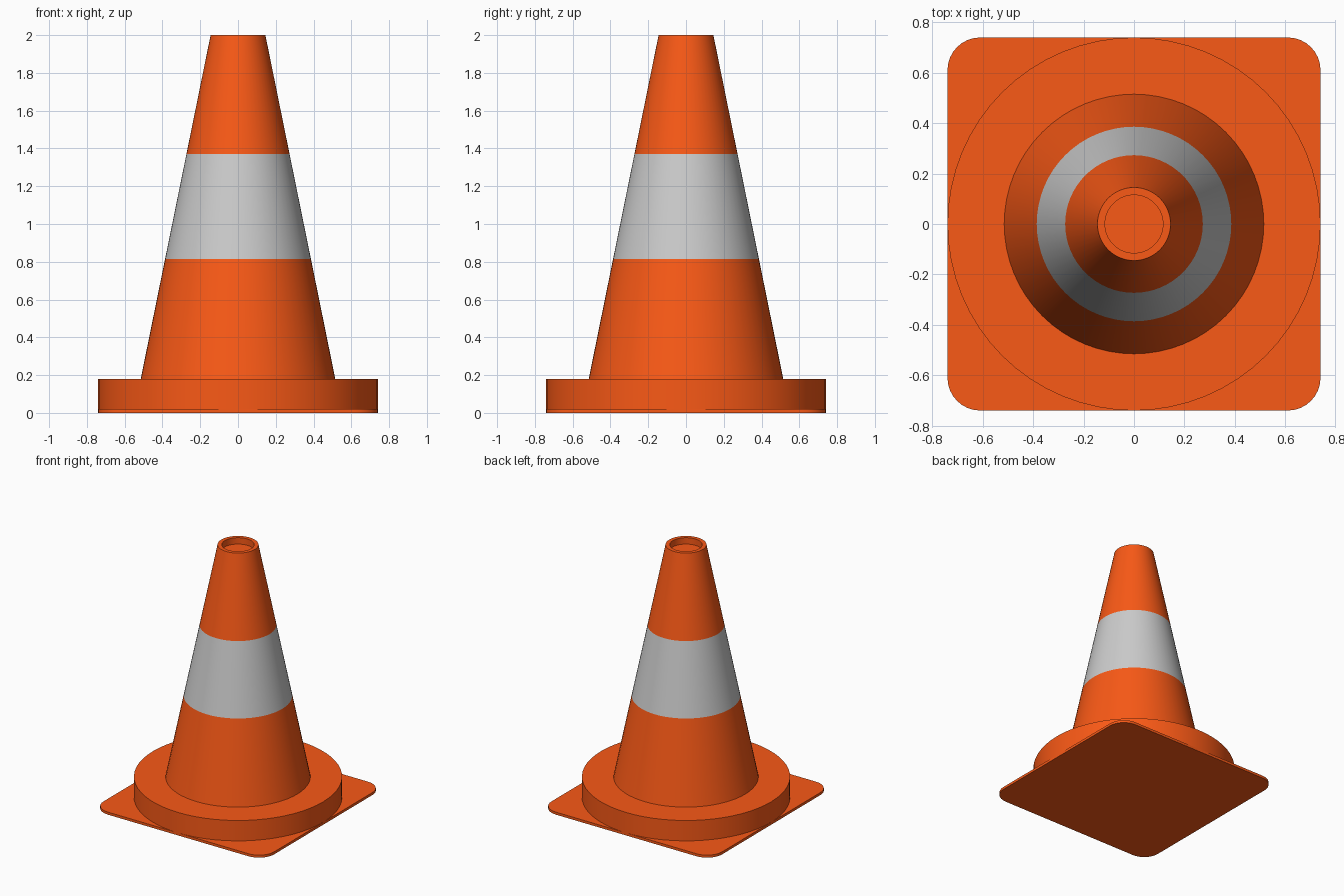
import bpy, bmesh, math

if "Cube" in bpy.data.objects:
    bpy.data.objects.remove(bpy.data.objects["Cube"])


def material(name, rgb):
    m = bpy.data.materials.new(name)
    m.diffuse_color = (*rgb, 1)
    m.use_nodes = True
    m.node_tree.nodes["Principled BSDF"].inputs["Base Color"].default_value = m.diffuse_color
    return m


orange = material("orange_plastic", (0.95, 0.10, 0.008))
white = material("reflective_white", (0.70, 0.70, 0.70))


def add_object(name, bm, mats):
    bmesh.ops.recalc_face_normals(bm, faces=bm.faces)
    mesh = bpy.data.meshes.new(name)
    bm.to_mesh(mesh)
    bm.free()
    for m in mats:
        mesh.materials.append(m)
    ob = bpy.data.objects.new(name, mesh)
    bpy.context.collection.objects.link(ob)
    bpy.ops.object.select_all(action='DESELECT')
    ob.select_set(True)
    bpy.context.view_layer.objects.active = ob
    bpy.ops.object.shade_smooth_by_angle(angle=math.radians(30))
    return ob


def lathe(name, profile, mats, slots=None, sides=64):
    """Revolve (radius, z) points about z, capping both ends; slots = material per segment."""
    bm = bmesh.new()
    rings = [[bm.verts.new((r * math.cos(2 * math.pi * i / sides),
                            r * math.sin(2 * math.pi * i / sides), z))
              for i in range(sides)] for r, z in profile]
    for k, (a, b) in enumerate(zip(rings, rings[1:])):
        for i in range(sides):
            j = (i + 1) % sides
            f = bm.faces.new((a[i], a[j], b[j], b[i]))
            f.material_index = slots[k] if slots else 0
    bm.faces.new(rings[0])
    bm.faces.new(rings[-1])
    return add_object(name, bm, mats)


# Square foot plate with rounded corners
HALF, CORNER, THICK = 0.74, 0.13, 0.02
bm = bmesh.new()
outline = []
for q, (sx, sy) in enumerate([(1, 1), (-1, 1), (-1, -1), (1, -1)]):
    for s in range(9):
        a = math.pi / 2 * (q + s / 8)
        outline.append(bm.verts.new((sx * (HALF - CORNER) + CORNER * math.cos(a),
                                     sy * (HALF - CORNER) + CORNER * math.sin(a), 0)))
plate = bm.faces.new(outline)
top = bmesh.ops.extrude_face_region(bm, geom=[plate], use_keep_orig=True)["geom"]
bmesh.ops.translate(bm, vec=(0, 0, THICK),
                    verts=[v for v in top if isinstance(v, bmesh.types.BMVert)])
add_object("foot_plate", bm, [orange])

# Round collar on the plate
lathe("base_collar", [(0.74, THICK), (0.74, 0.18)], [orange])

# Tapered body with a flush white band and a shallow recess in the tip
lathe("cone_body",
      [(0.515, 0.18), (0.386, 0.815), (0.273, 1.37), (0.145, 2.0), (0.115, 2.0), (0.115, 1.95)],
      [orange, white], slots=[0, 1, 0, 0, 0])
